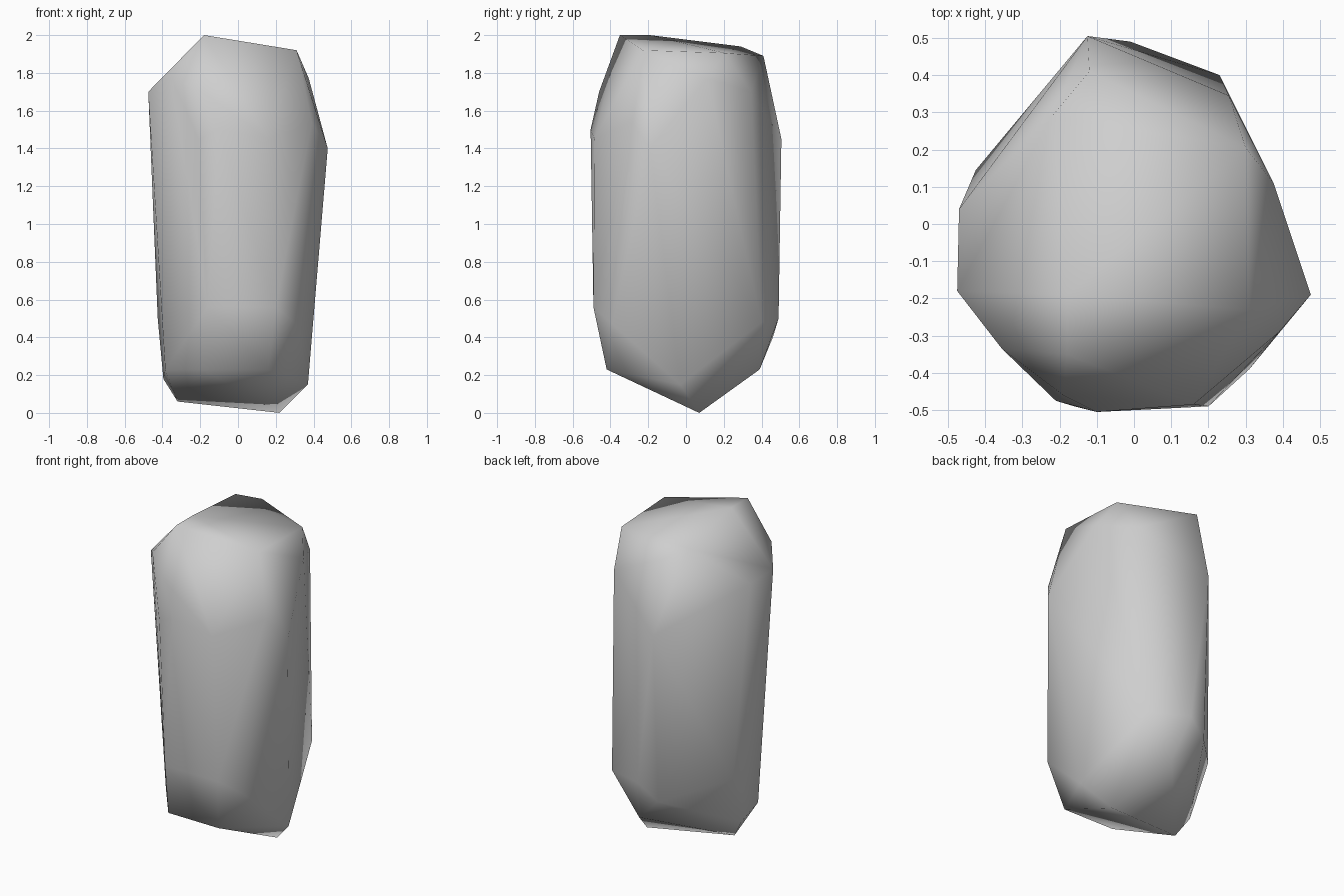
import bpy, bmesh, math

cube = bpy.data.objects.get("Cube")
if cube:
    bpy.data.objects.remove(cube, do_unlink=True)

# Plain grey stone
stone = bpy.data.materials.new("grey stone")
stone.use_nodes = True
colour = (0.62, 0.62, 0.62, 1)
stone.diffuse_color = colour
stone.node_tree.nodes["Principled BSDF"].inputs["Base Color"].default_value = colour

# Corner points of the boulder, grouped by level
top = [(-.18, -.35, 2), (-.18, -.19, 2), (.31, -.23, 1.92), (.3, .205, 1.905),
       (-.12, .41, 1.89), (-.22, .29, 1.94)]
shoulder = [(-.475, -.18, 1.7), (-.47, .04, 1.69), (-.355, -.335, 1.78), (-.19, -.46, 1.7),
            (-.21, -.475, 1.45), (.16, -.485, 1.45), (-.1, -.505, 1.5), (.39, -.29, 1.54),
            (.475, -.19, 1.4), (.375, .11, 1.77), (.255, .345, 1.7), (-.125, .505, 1.45)]
lower = [(-.16, -.49, .56), (.2, -.49, .56), (.31, -.39, .47), (.23, .4, .48),
         (-.01, .49, .5), (-.13, .46, .4), (-.425, .145, .5)]
base = [(-.19, -.415, .23), (.16, -.42, .23), (.37, -.03, .15), (.05, .39, .23),
        (-.395, .02, .18), (-.385, -.16, .23), (-.32, -.02, .06), (.22, .07, 0)]

# Wrap the corners in one faceted shell
bm = bmesh.new()
for point in top + shoulder + lower + base:
    bm.verts.new(point)
hull = bmesh.ops.convex_hull(bm, input=bm.verts)
loose = {v for v in hull["geom_interior"] + hull["geom_unused"] if isinstance(v, bmesh.types.BMVert)}
bmesh.ops.delete(bm, geom=list(loose), context="VERTS")
bmesh.ops.recalc_face_normals(bm, faces=bm.faces)

mesh = bpy.data.meshes.new("boulder")
bm.to_mesh(mesh)
bm.free()
mesh.materials.append(stone)
boulder = bpy.data.objects.new("boulder", mesh)
bpy.context.collection.objects.link(boulder)

# Soft shading over the gentle edges
bpy.context.view_layer.objects.active = boulder
boulder.select_set(True)
bpy.ops.object.shade_smooth_by_angle(angle=math.radians(75))
